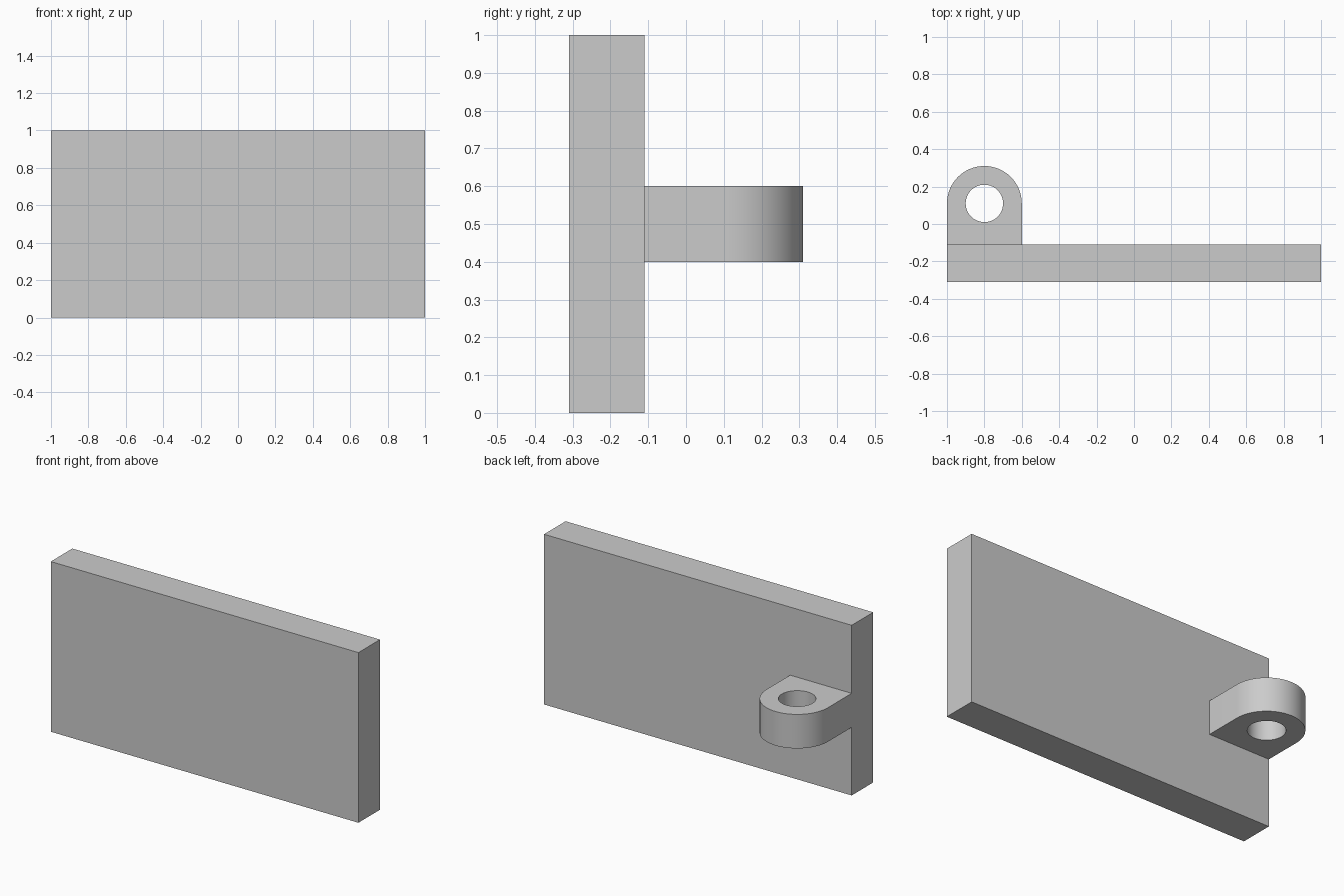
import bpy, bmesh
from math import pi, cos, sin

cube = bpy.data.objects.get("Cube")
if cube:
    bpy.data.objects.remove(cube, do_unlink=True)

# Single grey material
GREY = (0.6, 0.6, 0.6, 1)
grey = bpy.data.materials.new("plain_grey")
grey.use_nodes = True
grey.diffuse_color = GREY
grey.node_tree.nodes["Principled BSDF"].inputs["Base Color"].default_value = GREY


def arc(cx, cy, r, start, end, n):
    """n + 1 points along an arc."""
    steps = [start + (end - start) * i / n for i in range(n + 1)]
    return [(cx + r * cos(a), cy + r * sin(a)) for a in steps]


def extruded_part(name, loops, z0, z1):
    """Fill an outline (with optional holes) and extrude it upwards."""
    bm = bmesh.new()
    edges = []
    for loop in loops:
        vs = [bm.verts.new((x, y, z0)) for x, y in loop]
        edges += [bm.edges.new((a, b)) for a, b in zip(vs, vs[1:] + vs[:1])]
    bmesh.ops.triangle_fill(bm, edges=edges, use_beauty=True)
    top = bmesh.ops.extrude_face_region(bm, geom=bm.faces[:])["geom"]
    bmesh.ops.translate(bm, vec=(0, 0, z1 - z0),
                        verts=[v for v in top if isinstance(v, bmesh.types.BMVert)])
    bmesh.ops.recalc_face_normals(bm, faces=bm.faces[:])
    bmesh.ops.dissolve_limit(bm, angle_limit=0.01, verts=bm.verts[:], edges=bm.edges[:])
    mesh = bpy.data.meshes.new(name)
    bm.to_mesh(mesh)
    bm.free()
    mesh.materials.append(grey)
    obj = bpy.data.objects.new(name, mesh)
    bpy.context.collection.objects.link(obj)
    bpy.ops.object.select_all(action='DESELECT')
    obj.select_set(True)
    bpy.context.view_layer.objects.active = obj
    bpy.ops.object.shade_smooth_by_angle(angle=pi / 6)
    return obj


# Upright rectangular plate
BACK = -0.11
extruded_part("plate", [[(-1, -0.31), (1, -0.31), (1, BACK), (-1, BACK)]], 0, 1)

# Rounded hinge lug with a vertical pin hole
CX, CY, R = -0.8, 0.11, 0.2
outline = [(CX - R, BACK), (CX + R, BACK)] + arc(CX, CY, R, 0, pi, 32)
hole = arc(CX, CY, R / 2, 0, 2 * pi, 48)[:-1]
extruded_part("hinge_lug", [outline, hole], 0.4, 0.6)
